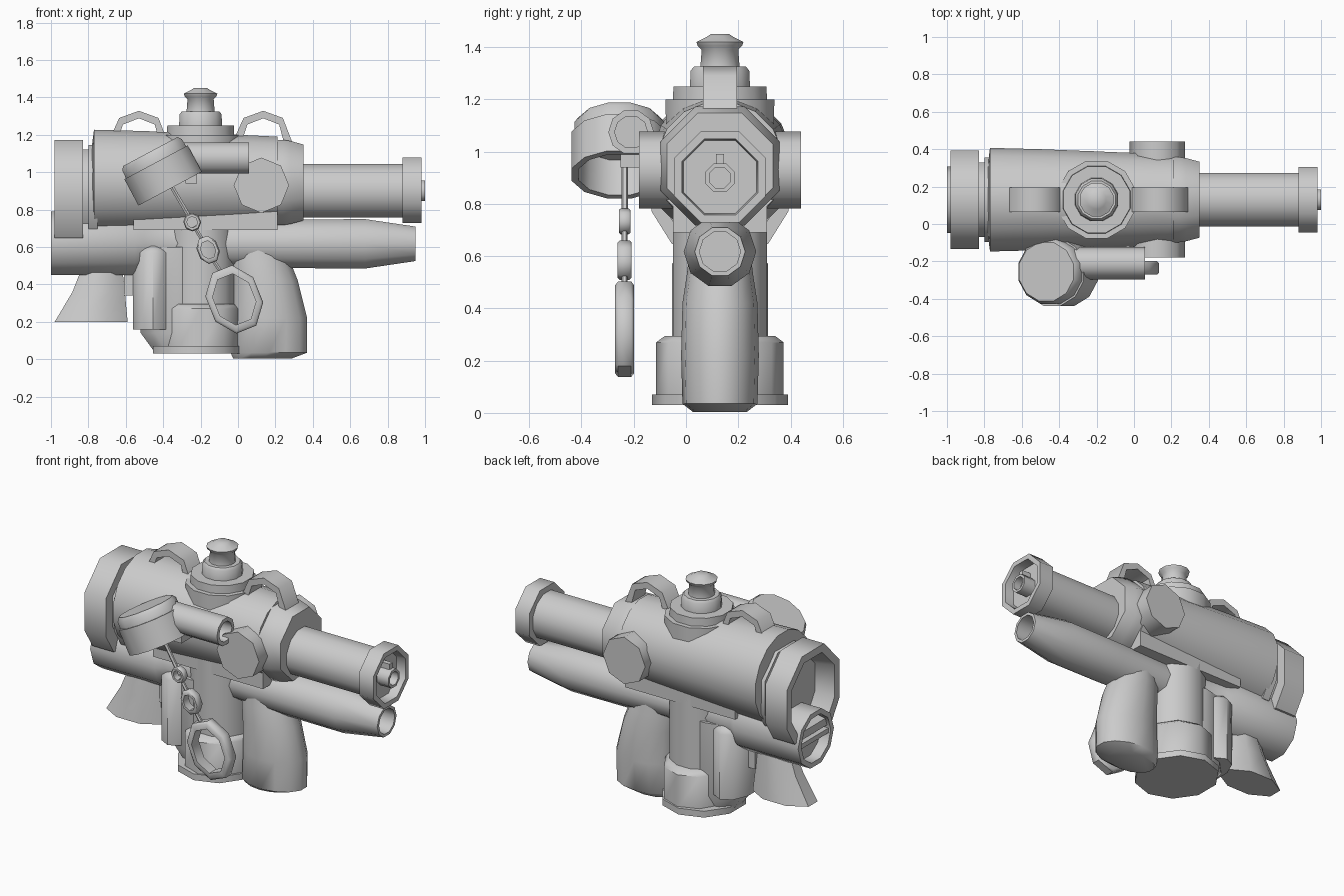
import bpy, bmesh
from math import pi, cos, sin, radians
from mathutils import Vector, Matrix

X, Y, Z = Vector((1, 0, 0)), Vector((0, 1, 0)), Vector((0, 0, 1))
CY = 0.13  # centre plane of the model


def finish(name, bm):
    bmesh.ops.recalc_face_normals(bm, faces=bm.faces)
    me = bpy.data.meshes.new(name)
    bm.to_mesh(me)
    bm.free()
    me.shade_smooth()
    me.set_sharp_from_angle(angle=radians(50))
    ob = bpy.data.objects.new(name, me)
    bpy.context.collection.objects.link(ob)
    return ob


def skin(name, rings, closed=False):
    """Bridge rings of points; cap the ends unless the loop is closed."""
    bm = bmesh.new()
    vs = [[bm.verts.new(p) for p in r] for r in rings]
    n = len(vs[0])
    pairs = list(zip(vs, vs[1:])) + ([(vs[-1], vs[0])] if closed else [])
    for a, b in pairs:
        for i in range(n):
            j = (i + 1) % n
            bm.faces.new((a[i], a[j], b[j], b[i]))
    if not closed:
        bm.faces.new(vs[0])
        bm.faces.new(vs[-1])
    return finish(name, bm)


def lathe(name, profile, origin, axis=Z, n=16, flat=True, stretch=(1, 1), tilt=0, closed=False):
    """Turn (distance along axis, radius) points around an axis."""
    m = (Matrix.Translation(origin) @ Z.rotation_difference(axis).to_matrix().to_4x4()
         @ Matrix.Rotation(tilt, 4, 'Z'))
    k, off = (1 / cos(pi / n), pi / n) if flat else (1, 0)
    rings = [[m @ Vector((r * k * stretch[0] * cos(2 * pi * i / n + off),
                          r * k * stretch[1] * sin(2 * pi * i / n + off), t))
              for i in range(n)] for t, r in profile]
    return skin(name, rings, closed)


def loft(name, sections, n=12):
    """Stack ellipses given as (x, z, radius x, radius y)."""
    return skin(name, [[(x + rx * cos(2 * pi * i / n + pi / n) / cos(pi / n),
                         CY + ry * sin(2 * pi * i / n + pi / n) / cos(pi / n), z)
                        for i in range(n)] for x, z, rx, ry in sections])


def box(name, lo, hi):
    return skin(name, [[(x, y, z) for x, y in ((lo[0], lo[1]), (hi[0], lo[1]), (hi[0], hi[1]), (lo[0], hi[1]))]
                       for z in (lo[2], hi[2])])


# main tube with tapered nose
lathe("main_body", [(-0.78, 0.2), (-0.77, 0.277), (-0.5, 0.27), (0.0, 0.25), (0.21, 0.24)], (0, CY, 0.95), X, 16)
lathe("body_nose", [(0.18, 0.228), (0.24, 0.228), (0.28, 0.222), (0.35, 0.203)], (0, CY, 0.945), X, 8)
box("body_saddle", (-0.56, CY - 0.18, 0.69), (0.21, CY + 0.18, 0.8))

# hollow rear eyepiece: octagon with fuller lower corners
half = [(0.105, 1.0), (0.262 / 0.262, 0.4), (1.0, -0.52), (0.7, -1.0)]
half[0] = (0.42, 1.0)
outline = half + [(-y, z) for y, z in reversed(half)]
for name, prof, cz in (("eyepiece_neck", [(-0.84, 0.2), (-0.8, 0.2), (-0.8, 0.225), (-0.75, 0.225)], 0.92),
                       ("eyepiece", [(-0.86, 0.19), (-0.98, 0.215), (-0.98, 0.263), (-0.83, 0.263), (-0.83, 0.2)],
                        0.91)):
    skin(name, [[(x, CY + y * r, cz + z * r) for y, z in outline] for x, r in prof])

# front barrel, hollow flange and lens nub
lathe("front_barrel", [(0.3, 0.143), (0.9, 0.143)], (0, CY, 0.9), X, 12)
lathe("barrel_flange", [(0.88, 0.13), (0.88, 0.175), (0.98, 0.175), (0.98, 0.145), (0.92, 0.14)],
      (0, CY, 0.903), X, 8)
lathe("lens_nub", [(0.9, 0.055), (1.0, 0.055), (1.0, 0.04), (0.95, 0.04)], (0, CY, 0.9), X, 8)
box("lens_post", (0.91, CY - 0.015, 0.94), (0.98, CY + 0.015, 0.99))

# lower tube: hollow at both ends
lathe("lower_barrel", [(-0.3, 0.12), (0.0, 0.122), (0.3, 0.13), (0.68, 0.132), (0.95, 0.092), (0.95, 0.075),
                       (0.8, 0.075)], (0, CY, 0.617), X, 10)
lathe("rear_tube", [(-0.93, 0.14), (-1.0, 0.14), (-1.0, 0.17), (-0.55, 0.17), (-0.5, 0.14), (-0.3, 0.13)],
      (0, CY, 0.62), X, 10)
box("rear_tube_bar", (-0.99, CY - 0.14, 0.6), (-0.92, CY + 0.14, 0.63))

# stand under the body
loft("flared_foot", [(-0.785, 0.2, 0.195, 0.11), (-0.745, 0.36, 0.14, 0.09), (-0.725, 0.5, 0.105, 0.07)], 8)
loft("centre_column", [(-0.2, 0.05, 0.18, 0.18), (-0.2, 0.8, 0.18, 0.18)], 12)
loft("column_ring", [(-0.2, 0.05, 0.2, 0.232), (-0.2, 0.27, 0.2, 0.232), (-0.2, 0.295, 0.18, 0.2)], 10)
loft("base_flange", [(-0.22, 0.03, 0.235, 0.247), (-0.22, 0.07, 0.235, 0.247)], 10)
loft("column_back", [(-0.27, 0.03, 0.17, 0.12), (-0.32, 0.14, 0.2, 0.15), (-0.32, 0.6, 0.2, 0.15)], 10)
loft("back_block", [(-0.455, 0.16, 0.107, 0.175), (-0.455, 0.57, 0.107, 0.175), (-0.455, 0.605, 0.07, 0.14)], 10)
box("foot_bracket", (-0.61, CY - 0.05, 0.34), (-0.5, CY + 0.05, 0.52))
loft("hand_grip", [(0.13, 0.003, 0.155, 0.1), (0.165, 0.035, 0.205, 0.14), (0.17, 0.22, 0.2, 0.145),
                   (0.145, 0.42, 0.175, 0.14), (0.12, 0.52, 0.16, 0.125), (0.1, 0.64, 0.13, 0.11)], 14)

# stepped top turret with knob
lathe("top_turret", [(0.85, 0.205), (1.2, 0.208), (1.2, 0.18), (1.25, 0.178), (1.25, 0.115), (1.31, 0.112),
                     (1.325, 0.1), (1.325, 0.075), (1.39, 0.07), (1.405, 0.085), (1.42, 0.09),
                     (1.44, 0.05), (1.45, 0.035)], (-0.2, CY, 0), Z, 12)

# two strap handles bent from five points
for label, cx in (("rear", -0.53), ("front", 0.135)):
    rings = []
    for dx, z, ix, iz in ((-0.155, 1.18, 0.045, 0), (-0.105, 1.29, 0.02, -0.035), (0, 1.328, 0, -0.04),
                          (0.105, 1.29, -0.02, -0.035), (0.155, 1.16, -0.045, 0)):
        rings.append([(cx + dx + ix * a, y, z + iz * a)
                      for a, y in ((0, 0.065), (0, 0.195), (1, 0.195), (1, 0.065))])
    skin(label + "_handle", rings)

# side knobs, both sides in one bar
lathe("side_knobs", [(-0.18, 0.148), (0.44, 0.148)], (0.125, 0, 0.93), Y, 8, flat=False)

# side sight tube and tilted open cap
lathe("side_tube", [(-0.35, 0.083), (0.06, 0.083), (0.06, 0.06), (-0.04, 0.06)], (0, -0.21, 1.075), X, 10)
box("tube_lug", (-0.28, -0.25, 0.94), (-0.22, -0.12, 1.02))
cap_axis = Vector((0.47, 0.0, -0.88))
cap = Vector((-0.41, -0.255, 1.0))
lathe("open_cap", [(-0.125, 0.165), (-0.105, 0.18), (-0.06, 0.182), (-0.06, 0.192), (0.1, 0.192),
                   (0.1, 0.165), (-0.05, 0.16)], cap, cap_axis, 12, stretch=(1, 0.95))

# pull chain: rod, two links and a large ring
a, b = Vector((-0.4, -0.235, 1.0)), Vector((-0.265, -0.235, 0.77))
lathe("chain_rod", [(0, 0.011), ((b - a).length, 0.011)], a, (b - a).normalized(), 6)
for name, x, z, rx, ry, t, h in (("small_link", -0.245, 0.733, 0.044, 0.046, 0.4, 0.022),
                                 ("middle_link", -0.16, 0.585, 0.056, 0.072, 0.36, 0.027),
                                 ("pull_ring", -0.02, 0.32, 0.138, 0.174, 0.25, 0.036)):
    lathe(name, [(-h, 1 - t * 0.3), (-h * 0.7, 1), (h * 0.7, 1), (h, 1 - t * 0.3), (h, 1 - t), (-h, 1 - t)],
          (x, -0.235, z), Y, 8, stretch=(rx, ry), tilt=-0.38, closed=True)
# short bars joining the links
for name, p, q in (("upper_joint", (-0.235, 0.71), (-0.185, 0.63)), ("lower_joint", (-0.14, 0.54), (-0.08, 0.45))):
    a, b = Vector((p[0], -0.235, p[1])), Vector((q[0], -0.235, q[1]))
    lathe(name, [(0, 0.01), ((b - a).length, 0.01)], a, (b - a).normalized(), 6)
